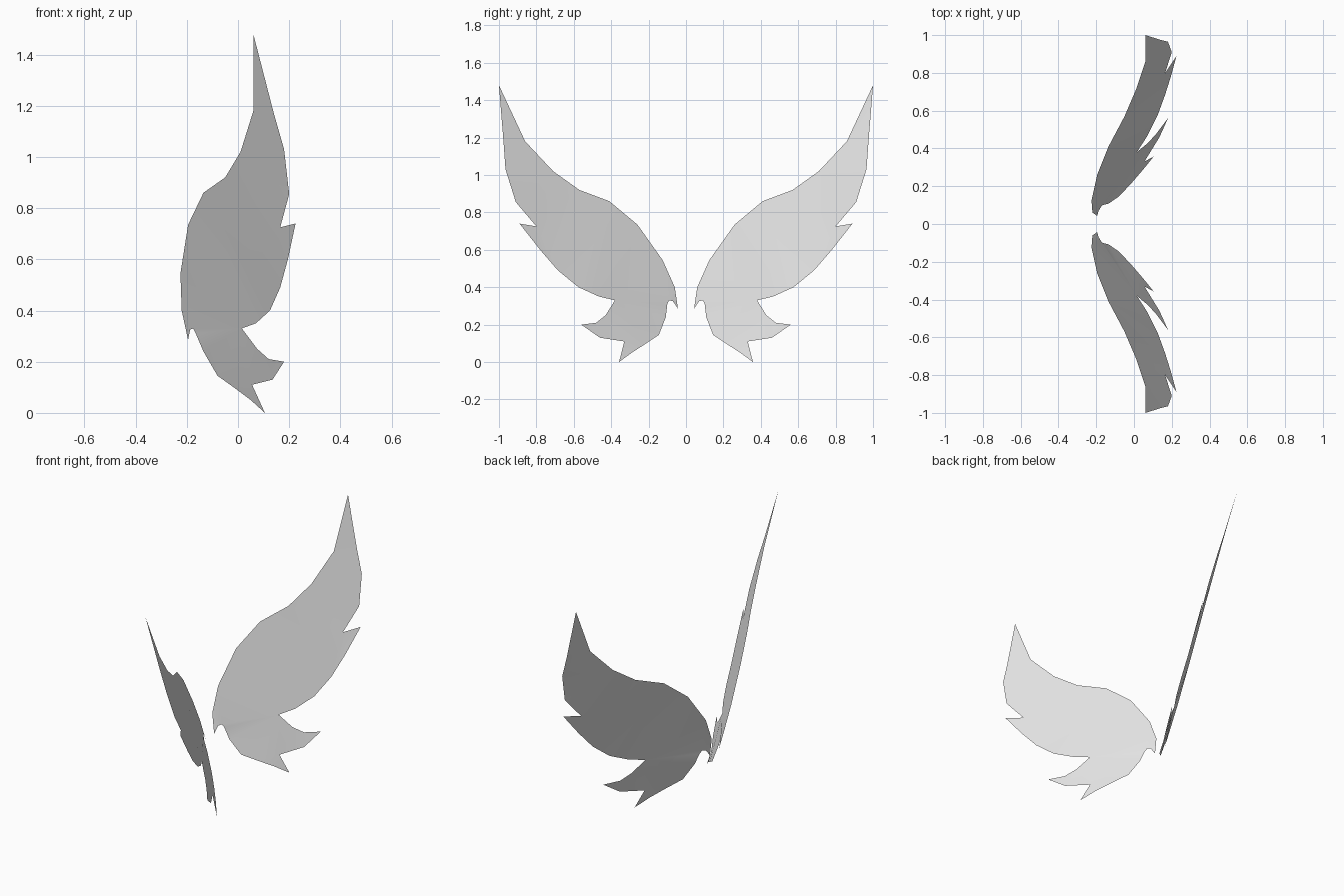
import bpy
import bmesh

# Wing outline (x, y, z), counter-clockwise from the tip
OUTLINE = [
    # leading edge, tip to root
    (0.06, 1.00, 1.48), (0.06, 0.86, 1.18), (0.01, 0.71, 1.02), (-0.05, 0.57, 0.92),
    (-0.135, 0.41, 0.86), (-0.195, 0.26, 0.735), (-0.225, 0.125, 0.545), (-0.22, 0.06, 0.40),
    # root hook
    (-0.195, 0.043, 0.285), (-0.187, 0.07, 0.325), (-0.175, 0.09, 0.33), (-0.165, 0.10, 0.31),
    # lower feathers
    (-0.135, 0.108, 0.24), (-0.08, 0.145, 0.145), (-0.01, 0.22, 0.095), (0.05, 0.29, 0.05),
    (0.105, 0.358, 0.0), (0.055, 0.33, 0.11), (0.135, 0.46, 0.13), (0.18, 0.56, 0.20),
    (0.12, 0.48, 0.21), (0.075, 0.43, 0.25), (0.015, 0.38, 0.33),
    # trailing edge, back up to the tip
    (0.07, 0.465, 0.35), (0.125, 0.575, 0.40), (0.165, 0.685, 0.49), (0.195, 0.78, 0.60),
    (0.225, 0.89, 0.74), (0.165, 0.80, 0.725), (0.20, 0.91, 0.855), (0.18, 0.965, 1.03),
    (0.14, 0.975, 1.17),
]

grey = bpy.data.materials.new("light_grey")
grey.diffuse_color = (0.8, 0.8, 0.8, 1.0)


def make_wing(name, side):
    """Thin curved sheet; side is +1 or -1 along y."""
    points = [(x, side * y, z) for x, y, z in OUTLINE]
    if side < 0:
        points.reverse()
    bm = bmesh.new()
    face = bm.faces.new([bm.verts.new(p) for p in points])
    bm.normal_update()
    bmesh.ops.triangulate(bm, faces=[face], ngon_method='BEAUTY')
    mesh = bpy.data.meshes.new(name)
    bm.to_mesh(mesh)
    bm.free()
    mesh.materials.append(grey)
    mesh.shade_smooth()
    wing = bpy.data.objects.new(name, mesh)
    bpy.context.collection.objects.link(wing)


make_wing("left_wing", 1)
make_wing("right_wing", -1)
